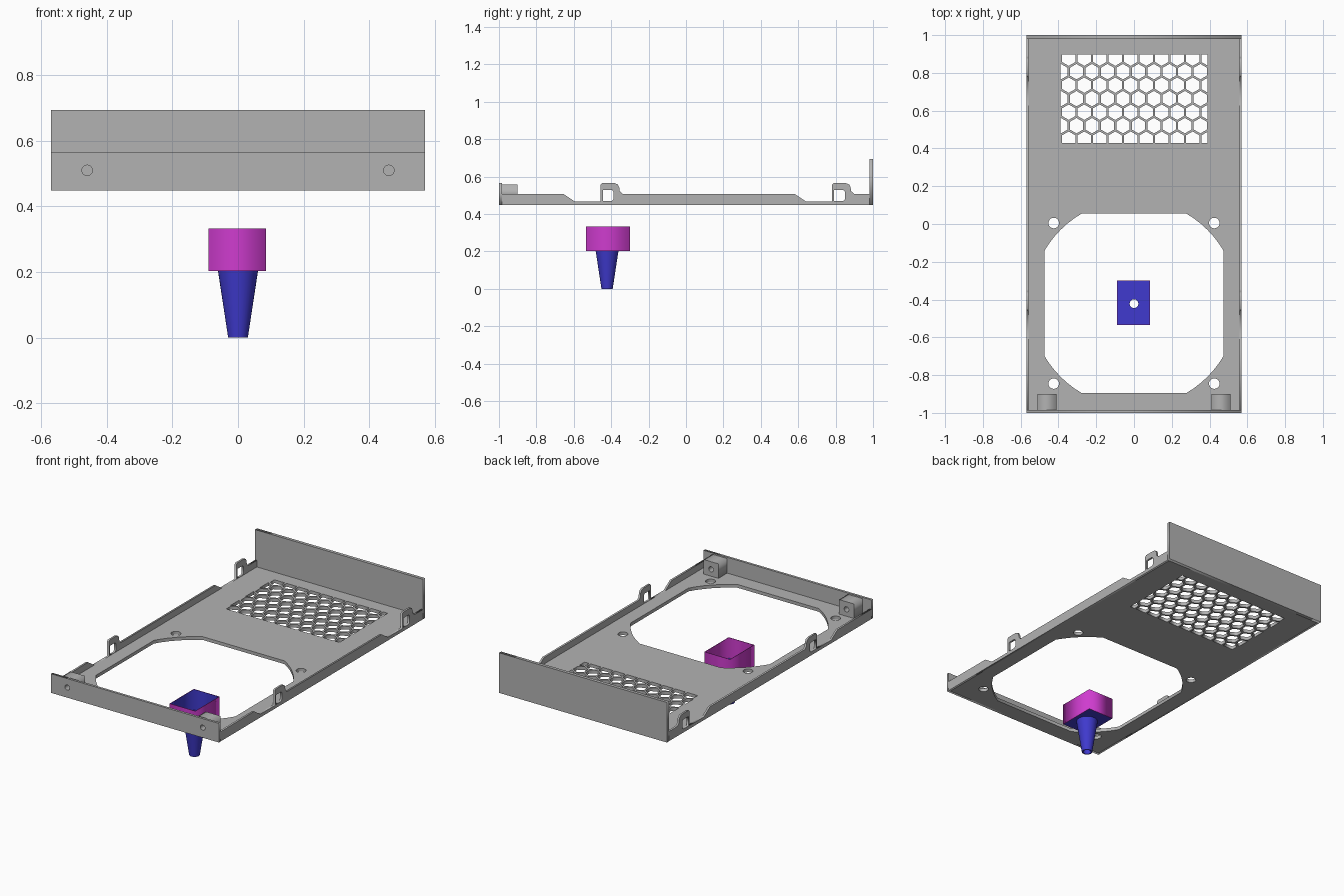
import bpy, bmesh, math
from mathutils import Matrix

if "Cube" in bpy.data.objects:
    bpy.data.objects.remove(bpy.data.objects["Cube"])


def material(name, rgb):
    m = bpy.data.materials.new(name)
    m.diffuse_color = (*rgb, 1)
    m.use_nodes = True
    m.node_tree.nodes["Principled BSDF"].inputs["Base Color"].default_value = m.diffuse_color
    return m


GREY = material("grey", (0.45, 0.45, 0.45))
MAGENTA = material("magenta", (0.62, 0.045, 0.62))
BLUE = material("blue", (0.05, 0.042, 0.62))

# Plate planes: profile axes (u, v) and thickness axis w mapped to world
PLANES = {
    "xy": Matrix.Identity(4),
    "yz": Matrix(((0, 0, 1, 0), (1, 0, 0, 0), (0, 1, 0, 0), (0, 0, 0, 1))),
    "xz": Matrix(((1, 0, 0, 0), (0, 0, -1, 0), (0, 1, 0, 0), (0, 0, 0, 1))),
}


def finish(name, bm, mat):
    bmesh.ops.remove_doubles(bm, verts=bm.verts, dist=1e-5)
    bmesh.ops.recalc_face_normals(bm, faces=bm.faces)
    me = bpy.data.meshes.new(name)
    bm.to_mesh(me)
    bm.free()
    me.materials.append(mat)
    ob = bpy.data.objects.new(name, me)
    bpy.context.collection.objects.link(ob)
    return ob


def plate(name, outline, holes, w0, w1, mat, plane="xy"):
    """Flat sheet with holes, between w0 and w1 on the thickness axis."""
    cu = bpy.data.curves.new(name + "_profile", "CURVE")
    cu.dimensions, cu.fill_mode = "2D", "BOTH"
    cu.extrude = abs(w1 - w0) / 2
    for pts in [outline] + holes:
        sp = cu.splines.new("POLY")
        sp.points.add(len(pts) - 1)
        for p, (u, v) in zip(sp.points, pts):
            p.co = (u, v, 0, 1)
        sp.use_cyclic_u = True
    tmp = bpy.data.objects.new(name + "_profile", cu)
    bpy.context.collection.objects.link(tmp)
    bpy.context.view_layer.update()
    ev = tmp.evaluated_get(bpy.context.evaluated_depsgraph_get())
    bm = bmesh.new()
    bm.from_mesh(ev.to_mesh())
    ev.to_mesh_clear()
    bpy.data.objects.remove(tmp)
    bm.transform(PLANES[plane] @ Matrix.Translation((0, 0, (w0 + w1) / 2)))
    return finish(name, bm, mat)


def rect(u0, u1, v0, v1):
    return [(u0, v0), (u1, v0), (u1, v1), (u0, v1)]


def ngon(u, v, r, n=24, start=0.0):
    return [(u + r * math.cos(start + 2 * math.pi * i / n),
             v + r * math.sin(start + 2 * math.pi * i / n)) for i in range(n)]


def clip(poly, axis, limit, sign):
    """Keep the part of a polygon where sign * coordinate <= sign * limit."""
    out = []
    for a, b in zip(poly, poly[1:] + poly[:1]):
        da, db = sign * (a[axis] - limit), sign * (b[axis] - limit)
        if da <= 0:
            out.append(a)
        if da * db < 0:
            t = da / (da - db)
            out.append((a[0] + t * (b[0] - a[0]), a[1] + t * (b[1] - a[1])))
    return out


def clip_rect(poly, u0, u1, v0, v1):
    for axis, limit, sign in ((0, u0, -1), (0, u1, 1), (1, v0, -1), (1, v1, 1)):
        poly = clip(poly, axis, limit, sign) if poly else poly
    return poly


def area(p):
    return abs(sum(a[0] * b[1] - b[0] * a[1] for a, b in zip(p, p[1:] + p[:1]))) / 2


Z0, ZF, ZS = 0.448, 0.468, 0.508   # underside, floor top, side wall top

# Tray floor: fan opening, screw holes, honeycomb vent
FAN_Y = -0.42
fan = ngon(0, FAN_Y, 0.55, 72)
fan = clip_rect(fan, -0.473, 0.473, FAN_Y - 0.475, FAN_Y + 0.475)
holes = [fan] + [ngon(sx * 0.425, FAN_Y + sy * 0.425, 0.028, 20)
                 for sx in (-1, 1) for sy in (-1, 1)]
for row in range(7):
    for col in range(-1, 11):
        cx = -0.3455 + 0.082 * col + (0.041 if row % 2 else 0)
        cell = ngon(cx, 0.878 - 0.0715 * row, 0.0408, 6, math.pi / 6)
        cell = clip_rect(cell, -0.388, 0.388, 0.43, 0.898)
        if len(cell) > 2 and area(cell) > 1e-5:
            holes.append(cell)
plate("tray_floor", rect(-0.558, 0.558, -0.985, 0.98), holes, Z0, ZF, GREY)

# Side walls with two clip hooks each
top, slots = [(-0.985, ZS)], []
for y in (-0.457, 0.78):
    top += [(y - 0.2, ZS), (y - 0.14, ZF), (y, ZF), (y, 0.557), (y + 0.008, 0.565),
            (y + 0.075, 0.565), (y + 0.092, 0.558), (y + 0.1, 0.543),
            (y + 0.103, 0.522), (y + 0.118, ZS)]
    slots.append([(y + 0.012, 0.47), (y + 0.06, 0.47), (y + 0.07, 0.48),
                  (y + 0.07, 0.518), (y + 0.062, 0.528), (y + 0.012, 0.528)])
side = [(0.98, Z0), (-0.985, Z0)] + top + [(0.98, ZS)]
for label, sx in (("left", -1), ("right", 1)):
    plate(label + "_side_wall", side, slots, sx * 0.558, sx * 0.57, GREY, "yz")

# Front and back walls (thickness axis is -y)
screws = [ngon(sx * 0.46, 0.51, 0.016, 20) for sx in (-1, 1)]
plate("front_wall", rect(-0.57, 0.57, Z0, 0.565), screws, 0.985, 1.0, GREY, "xz")
plate("back_wall", rect(-0.57, 0.57, Z0, 0.694), [], -1.0, -0.98, GREY, "xz")

# Screw blocks behind the front wall
for label, sx, hole in (("left", -1, screws[0]), ("right", 1, screws[1])):
    plate(label + "_screw_block",
          rect(sx * 0.46 - 0.05, sx * 0.46 + 0.05, ZF, 0.557),
          [hole], 0.9, 0.985, GREY, "xz")

# Open hopper box: outside magenta, back and left inner faces blue
X0, X1, Y0, Y1, ZB, T = -0.09, 0.085, -0.535, -0.30, 0.203, 0.003
inner = rect(X0 + T, X1 - T, Y0 + T, Y1 - T)
hopper = plate("hopper_box", rect(X0, X1, Y0, Y1), [inner], ZB, 0.333, MAGENTA)
hopper.data.materials.append(BLUE)
for f in hopper.data.polygons:
    c, n = f.center, f.normal
    if (n.y < -0.9 and c.y > -0.4) or (n.x > 0.9 and c.x < 0):
        f.material_index = 1

# Hopper floor with the spout opening
NY, BORE, N = -0.422, 0.023, 32
plate("hopper_floor", inner, [ngon(0, NY, BORE, N)], ZB, ZB + 0.004, BLUE)

# Tapered spout with a straight bore
bm = bmesh.new()
rings = [[bm.verts.new((u, v, z)) for u, v in ngon(0, NY, r, N)]
         for r, z in ((BORE, 0), (0.03, 0), (0.061, ZB), (BORE, ZB))]
for a, b in zip(rings, rings[1:] + rings[:1]):
    for i in range(N):
        j = (i + 1) % N
        bm.faces.new((a[i], a[j], b[j], b[i]))
spout = finish("spout", bm, BLUE)
bpy.context.view_layer.objects.active = spout
spout.select_set(True)
bpy.ops.object.shade_smooth_by_angle(angle=math.radians(30))
